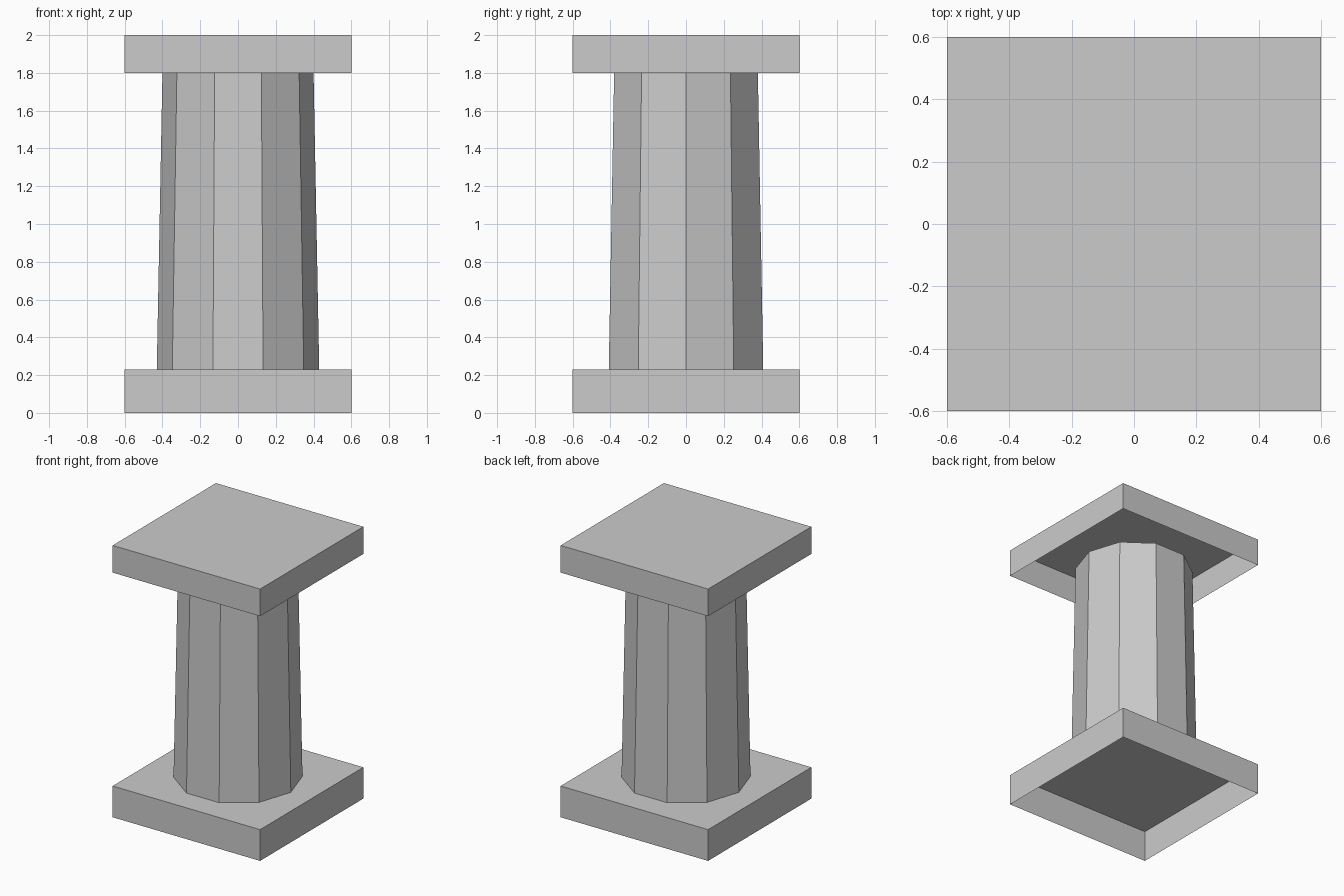
import bpy
import bmesh
from mathutils import Matrix

cube = bpy.data.objects.get("Cube")
if cube:
    bpy.data.objects.remove(cube, do_unlink=True)

# Single stone colour
stone = bpy.data.materials.new("stone_grey")
stone.use_nodes = True
GREY = (0.6, 0.6, 0.6, 1)
stone.diffuse_color = GREY
stone.node_tree.nodes["Principled BSDF"].inputs["Base Color"].default_value = GREY


def add_object(name, bm):
    mesh = bpy.data.meshes.new(name)
    bm.to_mesh(mesh)
    bm.free()
    mesh.materials.append(stone)
    obj = bpy.data.objects.new(name, mesh)
    bpy.context.collection.objects.link(obj)
    return obj


def slab(name, bottom, top, width=1.2):
    """Square slab, hollow and open underneath."""
    bm = bmesh.new()
    height = top - bottom
    place = Matrix.Translation((0, 0, bottom + height / 2)) @ Matrix.Diagonal((width, width, height, 1))
    bmesh.ops.create_cube(bm, size=1, matrix=place)
    under = [f for f in bm.faces if f.normal.z < -0.5]
    bmesh.ops.delete(bm, geom=under, context='FACES_ONLY')
    return add_object(name, bm)


def shaft(name, bottom, top, radius_bottom, radius_top, sides=10):
    """Tapered, flat-sided column with open ends against the slabs."""
    bm = bmesh.new()
    bmesh.ops.create_cone(bm, cap_ends=False, segments=sides,
                          radius1=radius_bottom, radius2=radius_top, depth=top - bottom,
                          matrix=Matrix.Translation((0, 0, (bottom + top) / 2))
                          @ Matrix.Rotation(-1.5707963, 4, 'Z'))
    return add_object(name, bm)


slab("base_slab", 0, 0.23)
shaft("column_shaft", 0.23, 1.8, 0.43, 0.4)
slab("top_slab", 1.8, 2)
